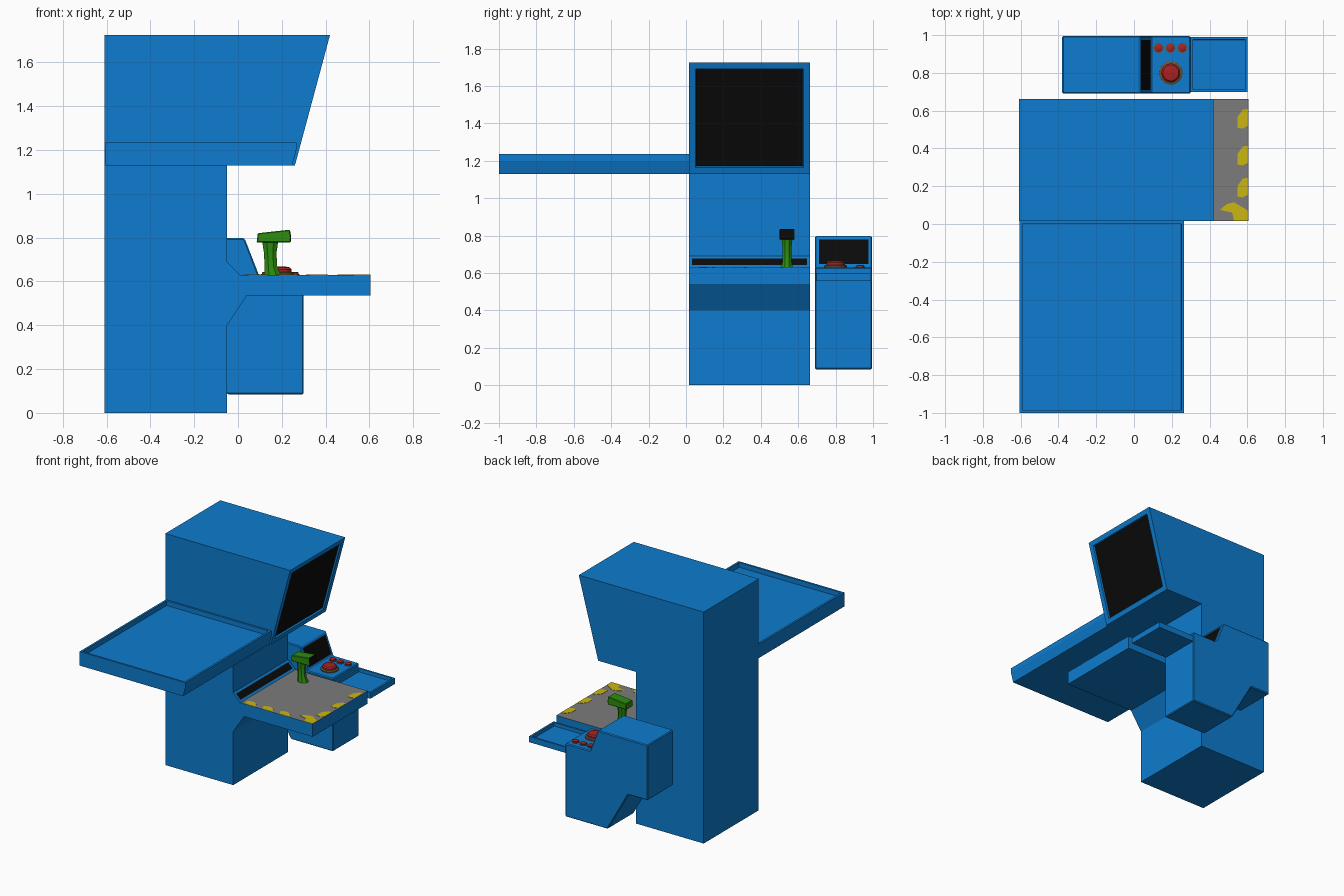
import bpy, bmesh, math

if "Cube" in bpy.data.objects:
    bpy.data.objects.remove(bpy.data.objects["Cube"])


def material(name, rgb):
    m = bpy.data.materials.new(name)
    m.diffuse_color = (*rgb, 1)
    m.use_nodes = True
    m.node_tree.nodes["Principled BSDF"].inputs["Base Color"].default_value = m.diffuse_color
    return m


BLUE = material("cabinet blue", (0.004, 0.20, 0.62))
BLACK = material("screen black", (0.003, 0.003, 0.003))
GRAY = material("panel gray", (0.20, 0.20, 0.20))
YELLOW = material("warning yellow", (0.60, 0.47, 0.006))
GREEN = material("stick green", (0.025, 0.27, 0.004))
RED = material("button red", (0.40, 0.016, 0.016))
BRASS = material("ring brown", (0.13, 0.09, 0.04))


def finish(bm, name, mats):
    bmesh.ops.recalc_face_normals(bm, faces=bm.faces)
    me = bpy.data.meshes.new(name)
    bm.to_mesh(me)
    bm.free()
    for m in mats:
        me.materials.append(m)
    ob = bpy.data.objects.new(name, me)
    bpy.context.collection.objects.link(ob)
    return ob


def prism(name, profile, lo, hi, mats, insets=(), paint=None, axis='y'):
    """Extrude a profile (xz along y, or xy along z).
    insets: (edge index, [(thickness, depth), ...], material index of the inner face)."""
    bm = bmesh.new()

    def ring(t):
        return [bm.verts.new((a, t, b) if axis == 'y' else (a, b, t)) for a, b in profile]
    r0, r1 = ring(lo), ring(hi)
    n = len(profile)
    bm.faces.new(r0)
    bm.faces.new(r1)
    sides = [bm.faces.new((r0[i], r0[(i + 1) % n], r1[(i + 1) % n], r1[i])) for i in range(n)]
    bmesh.ops.recalc_face_normals(bm, faces=bm.faces)
    for i, m in (paint or {}).items():
        sides[i].material_index = m
    for i, steps, m in insets:
        for thick, depth in steps:
            bmesh.ops.inset_individual(bm, faces=[sides[i]], thickness=thick, depth=depth,
                                       use_even_offset=True)
        sides[i].material_index = m
    return finish(bm, name, mats)


def bevel(ob, width):
    b = ob.modifiers.new("soft_edges", 'BEVEL')
    b.width = width
    b.segments = 1
    b.limit_method = 'ANGLE'


def lathe(name, x, y, rings, mat, sides=20, sy=1.0):
    """Stack of rings (radius, z, x offset) with closed ends."""
    bm = bmesh.new()
    loops = [[bm.verts.new((x + dx + r * math.cos(2 * math.pi * (k + .5) / sides),
                            y + sy * r * math.sin(2 * math.pi * (k + .5) / sides), z))
              for k in range(sides)] for r, z, dx in rings]
    bm.faces.new(loops[0])
    bm.faces.new(loops[-1])
    for a, b in zip(loops, loops[1:]):
        for k in range(sides):
            j = (k + 1) % sides
            bm.faces.new((a[k], a[j], b[j], b[k]))
    ob = finish(bm, name, [mat])
    bpy.ops.object.select_all(action='DESELECT')
    bpy.context.view_layer.objects.active = ob
    ob.select_set(True)
    bpy.ops.object.shade_smooth_by_angle(angle=math.radians(35))
    return ob


# Main cabinet: hood with recessed screen, black speaker strip, gray shelf top
prism("main_cabinet",
      [(-0.61, 0), (-0.05, 0), (-0.05, 0.40), (0.04, 0.535), (0.605, 0.535), (0.605, 0.63),
       (0.01, 0.63), (-0.05, 0.69), (-0.05, 1.13), (0.26, 1.13), (0.42, 1.725), (-0.61, 1.725)],
      0.015, 0.663, [BLUE, BLACK, GRAY],
      insets=[(9, [(0.036, 0), (0.003, -0.012)], 1), (6, [(0.017, 0)], 1)],
      paint={5: 2})

# Warning stripes along the two open edges of the shelf
for i, y in enumerate((0.555, 0.36, 0.19)):
    prism(f"front_stripe_{i}", [(0.604, y - 0.035), (0.604, y + 0.055), (0.575, y + 0.05),
                                (0.547, y + 0.01), (0.547, y - 0.045), (0.575, y - 0.05)],
          0.629, 0.632, [YELLOW], axis='z')
for i, x in enumerate((0.08, 0.22, 0.36)):
    prism(f"side_stripe_{i}", [(x - 0.03, 0.016), (x + 0.05, 0.016), (x + 0.03, 0.06),
                               (x - 0.01, 0.075), (x - 0.05, 0.06)],
          0.629, 0.632, [YELLOW], axis='z')
prism("corner_stripe", [(0.53, 0.016), (0.604, 0.016), (0.604, 0.07), (0.53, 0.115),
                        (0.49, 0.105), (0.455, 0.075), (0.52, 0.06)],
      0.629, 0.632, [YELLOW], axis='z')

# Large side tray with a raised rim
prism("large_tray",
      [(-0.605, 1.13), (0.247, 1.13), (0.266, 1.20), (0.266, 1.235), (-0.605, 1.235)],
      -1.0, 0.016, [BLUE], insets=[(3, [(0.015, 0), (0.001, -0.035)], 0)])

# Side console with sloped screen
console = prism("side_console",
                [(-0.38, 0.385), (-0.22, 0.385), (-0.05, 0.085), (0.30, 0.085), (0.30, 0.63),
                 (0.095, 0.63), (0.03, 0.797), (-0.38, 0.797)],
                0.69, 0.995, [BLUE, BLACK], insets=[(5, [(0.02, 0)], 1)])
bevel(console, 0.006)

# Small tray in front of the console
prism("small_tray", [(0.298, 0.557), (0.602, 0.557), (0.602, 0.60), (0.298, 0.60)],
      0.698, 0.99, [BLUE], insets=[(2, [(0.014, 0), (0.001, -0.025)], 0)])

# Console buttons
lathe("big_button_ring", 0.195, 0.80, [(0.062, 0.628, 0), (0.062, 0.638, 0), (0.056, 0.642, 0)], BRASS, 24)
lathe("big_button", 0.195, 0.80, [(0.05, 0.635, 0), (0.05, 0.655, 0), (0.042, 0.664, 0),
                                  (0.02, 0.668, 0)], RED, 24)
for i in range(3):
    x = 0.13 + 0.063 * i
    lathe(f"small_button_ring_{i}", x, 0.932, [(0.026, 0.628, 0), (0.026, 0.634, 0)], BRASS, 16)
    lathe(f"small_button_{i}", x, 0.932, [(0.021, 0.63, 0), (0.021, 0.64, 0), (0.014, 0.644, 0)], RED, 16)

# Control stick: waisted grip and a wedge head with a black front
lathe("stick_grip", 0.15, 0.54, [(0.042, 0.628, 0.008), (0.031, 0.67, 0.0), (0.031, 0.73, -0.003),
                                 (0.040, 0.785, -0.003)], GREEN, 8, 0.8)
head = prism("stick_head", [(0.085, 0.777), (0.24, 0.777), (0.243, 0.80), (0.237, 0.836), (0.09, 0.82)],
             0.50, 0.58, [GREEN, BLACK], paint={1: 1, 2: 1})
bevel(head, 0.004)
